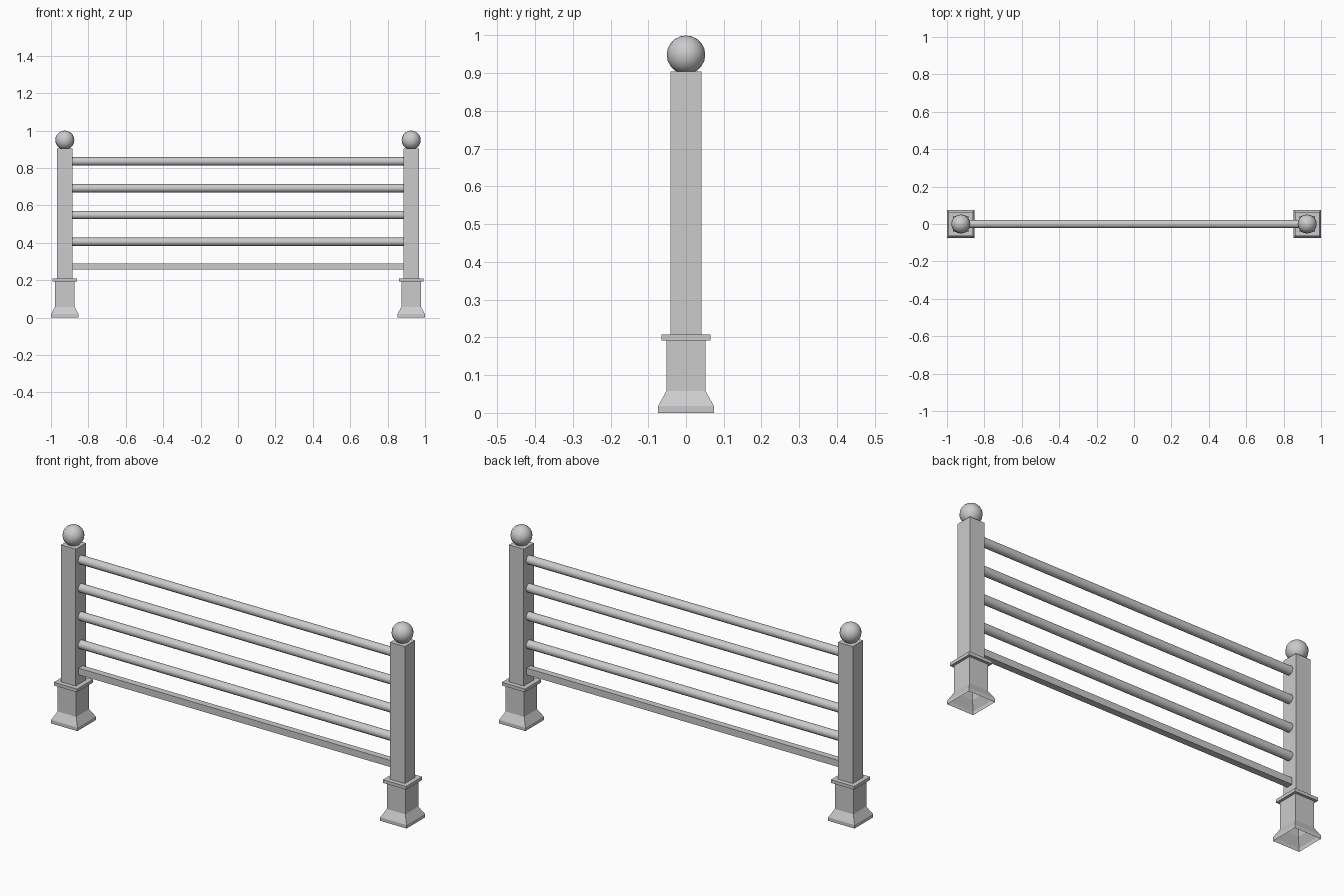
import bpy
import bmesh
import math

cube = bpy.data.objects.get("Cube")
if cube:
    bpy.data.objects.remove(cube, do_unlink=True)

GREY = (0.6, 0.6, 0.6, 1.0)
metal = bpy.data.materials.new("light_grey_metal")
metal.use_nodes = True
metal.diffuse_color = GREY
metal.node_tree.nodes["Principled BSDF"].inputs["Base Color"].default_value = GREY

POST_X = 0.926


def finish(obj, name, smooth=False):
    obj.name = name
    obj.data.name = name
    obj.data.materials.append(metal)
    if smooth:
        bpy.ops.object.shade_smooth_by_angle(angle=math.radians(45))


def box(name, center, size):
    bpy.ops.mesh.primitive_cube_add(size=1, location=center)
    obj = bpy.context.object
    obj.scale = size
    bpy.ops.object.transform_apply(location=False, rotation=False, scale=True)
    finish(obj, name)


def square_loft(name, x, profile):
    """Open-ended square shell through (half width, height) pairs."""
    bm = bmesh.new()
    corners = [(-1, -1), (1, -1), (1, 1), (-1, 1)]
    rings = [[bm.verts.new((x + h * a, h * b, z)) for a, b in corners]
             for h, z in profile]
    for low, high in zip(rings, rings[1:]):
        for i in range(4):
            j = (i + 1) % 4
            bm.faces.new((low[i], low[j], high[j], high[i]))
    mesh = bpy.data.meshes.new(name)
    bm.to_mesh(mesh)
    bm.free()
    obj = bpy.data.objects.new(name, mesh)
    bpy.context.collection.objects.link(obj)
    finish(obj, name)


# Two posts, each with a flared hollow foot, a collar and a ball on top
for side, sign in (("right", -1), ("left", 1)):
    x = sign * POST_X
    square_loft(f"{side}_foot", x,
                [(0.074, 0), (0.074, 0.018), (0.052, 0.058), (0.052, 0.195)])
    box(f"{side}_collar", (x, 0, 0.2), (0.13, 0.13, 0.016))
    box(f"{side}_post", (x, 0, 0.555), (0.083, 0.083, 0.698))
    bpy.ops.mesh.primitive_uv_sphere_add(
        segments=16, ring_count=10, radius=0.051, location=(x, 0, 0.949))
    finish(bpy.context.object, f"{side}_ball", smooth=True)

# Four round rails between the posts
for i in range(4):
    bpy.ops.mesh.primitive_cylinder_add(
        vertices=16, radius=0.022, depth=2 * POST_X - 0.07,
        location=(0, 0, 0.405 + i * 0.1435), rotation=(0, math.pi / 2, 0))
    finish(bpy.context.object, f"round_rail_{i + 1}", smooth=True)

# Square bottom rail
box("bottom_rail", (0, 0, 0.273), (2 * POST_X - 0.07, 0.034, 0.034))
